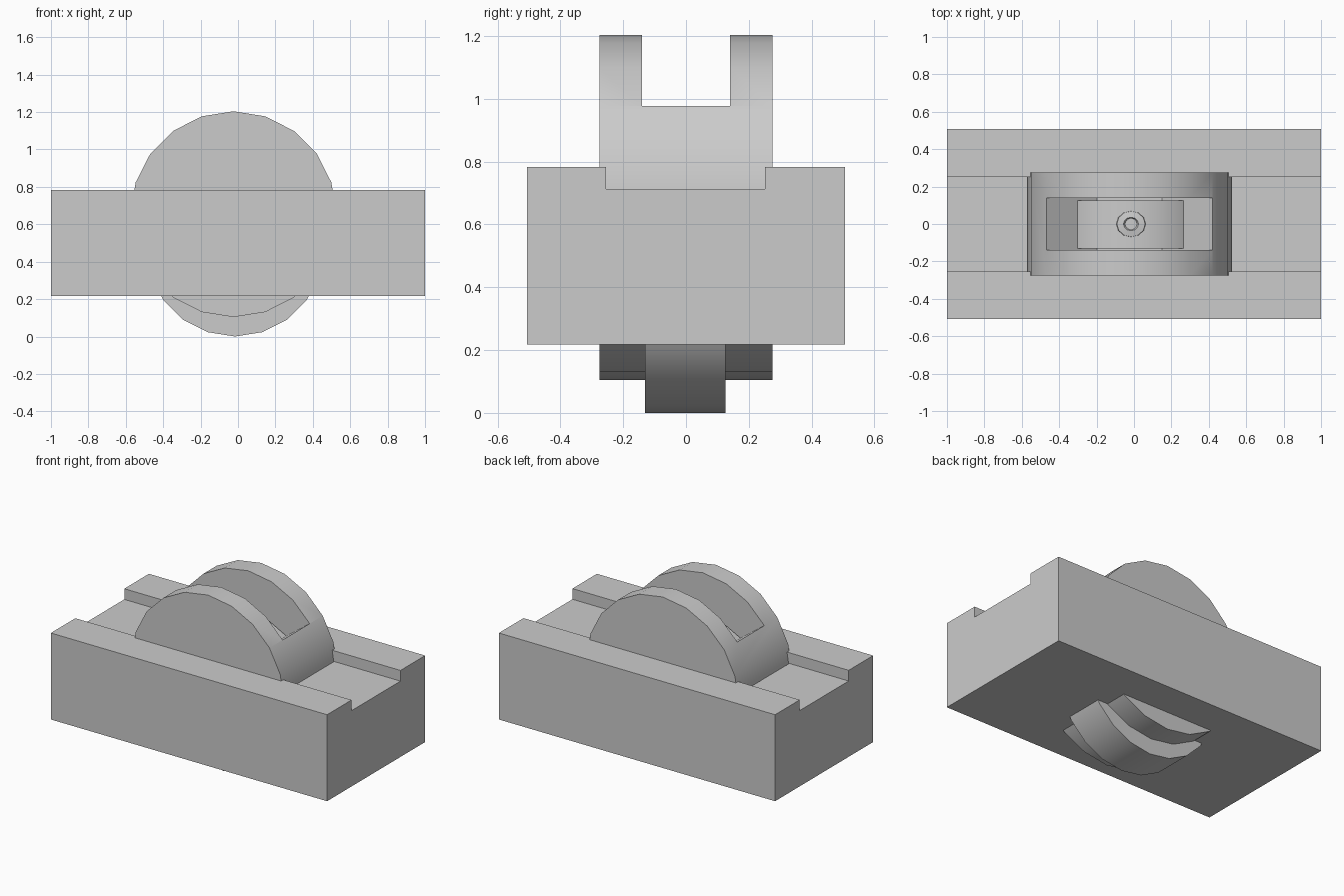
import bpy, bmesh, math

if "Cube" in bpy.data.objects:
    bpy.data.objects.remove(bpy.data.objects["Cube"])


def make_object(name, bm):
    bmesh.ops.recalc_face_normals(bm, faces=bm.faces)
    mesh = bpy.data.meshes.new(name)
    bm.to_mesh(mesh)
    bm.free()
    obj = bpy.data.objects.new(name, mesh)
    bpy.context.collection.objects.link(obj)
    return obj


def prism(name, profile, low, high, axis="y"):
    """Extrude a profile: (x, z) points along y, or (y, z) points along x."""
    bm = bmesh.new()

    def place(a, b, d):
        return (a, d, b) if axis == "y" else (d, a, b)

    ends = [[bm.verts.new(place(a, b, d)) for a, b in profile] for d in (low, high)]
    n = len(profile)
    bm.faces.new(ends[0])
    bm.faces.new(ends[1][::-1])
    for i in range(n):
        j = (i + 1) % n
        bm.faces.new((ends[0][i], ends[0][j], ends[1][j], ends[1][i]))
    return make_object(name, bm)


def circle(cx, cz, r, n=20):
    return [(cx + r * math.sin(math.tau * i / n), cz + r * math.cos(math.tau * i / n))
            for i in range(n)]


def cut(obj, cutter):
    cutter.hide_render = True
    mod = obj.modifiers.new("cut", "BOOLEAN")
    mod.operation = "DIFFERENCE"
    mod.solver = "EXACT"
    mod.object = cutter
    bpy.context.view_layer.objects.active = obj
    bpy.ops.object.modifier_apply(modifier=mod.name)
    bpy.data.objects.remove(cutter)


def smooth(obj):
    bpy.ops.object.select_all(action="DESELECT")
    obj.select_set(True)
    bpy.context.view_layer.objects.active = obj
    bpy.ops.object.shade_smooth_by_angle(angle=math.radians(30))


# Base block with a shallow channel along its length and a pit for the wheel
block = prism("base_block", [(-0.507, 0.217), (0.507, 0.217), (0.507, 0.783), (0.252, 0.783),
                             (0.252, 0.713), (-0.254, 0.713), (-0.254, 0.783), (-0.507, 0.783)],
              -1, 1, axis="x")
cut(block, prism("pit_cutter", [(-0.57, 0.5), (0.52, 0.5), (0.52, 0.9), (-0.57, 0.9)],
                 -0.2535, 0.2515))

# Wide wheel with a slot sunk into the top of its rim
cx, cz, r = -0.024, 0.654, 0.55
wheel = prism("outer_wheel", circle(cx, cz, r), -0.276, 0.275)
vx, vz = r * math.sin(math.radians(54)), cz + r * math.cos(math.radians(54))
fx, fz = 0.175, 0.775
ex, ez = vx + (vx - fx), vz + (vz - fz)
cut(wheel, prism("slot_cutter", [(cx - fx, fz), (cx + fx, fz), (cx + ex, ez), (cx + ex, 1.5),
                                 (cx - ex, 1.5), (cx - ex, ez)], -0.14, 0.14))
smooth(wheel)

# Narrow inner wheel that shows in the slot and below the block
inner = prism("inner_wheel", circle(-0.016, 0.475, 0.475), -0.13, 0.126)
smooth(inner)

# Small round button with a tapered hole, on top of the inner wheel
bm = bmesh.new()
rings = []
for rad, z in [(0.083, 0.91), (0.076, 0.953), (0.04, 0.958), (0.02, 0.925)]:
    rings.append([bm.verts.new((-0.016 + rad * math.cos(math.tau * i / 12),
                                0.9 * rad * math.sin(math.tau * i / 12), z)) for i in range(12)])
for lower, upper in zip(rings, rings[1:]):
    for i in range(12):
        j = (i + 1) % 12
        bm.faces.new((lower[i], lower[j], upper[j], upper[i]))
bm.faces.new(rings[-1])
bm.faces.new(rings[0][::-1])
smooth(make_object("top_button", bm))
